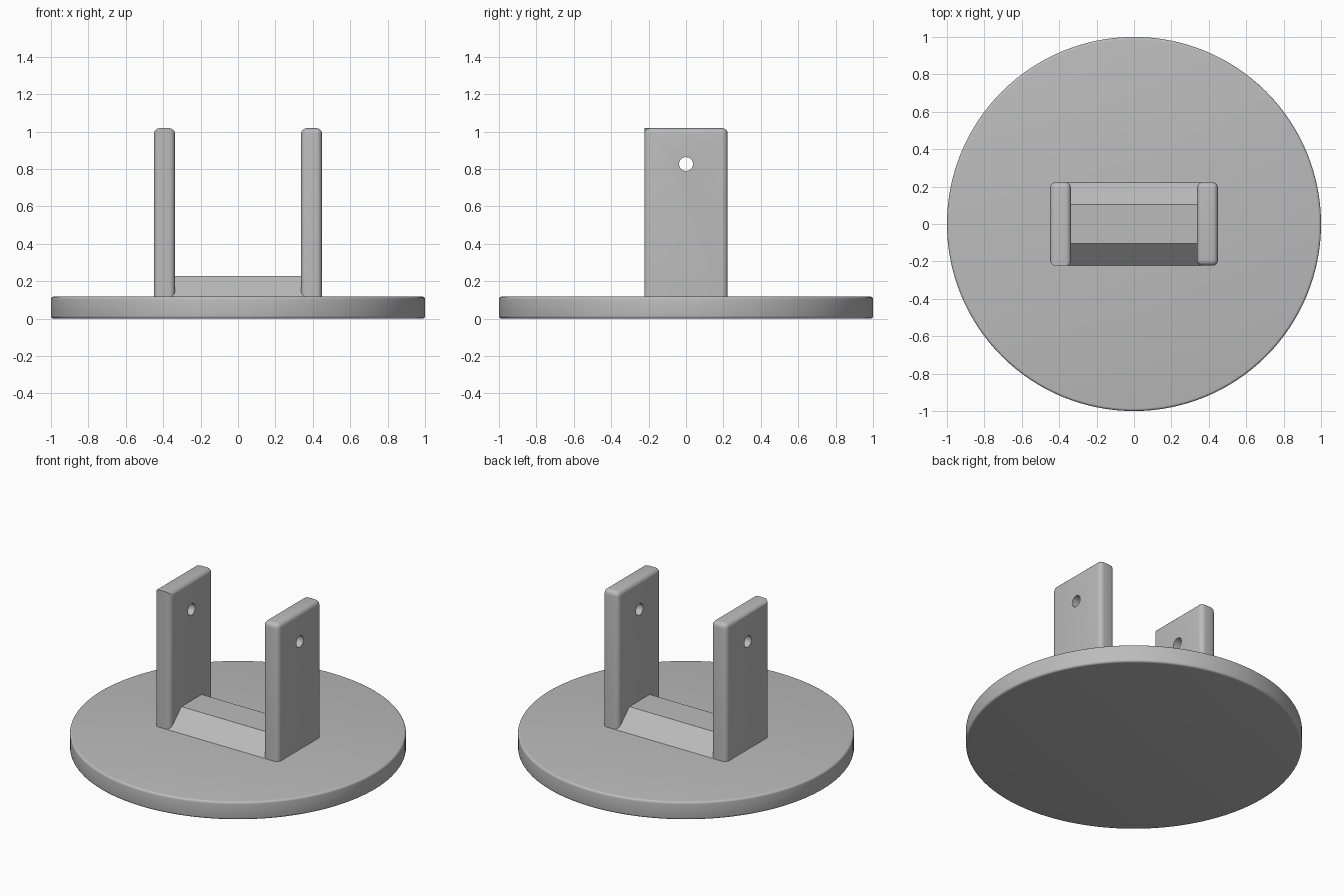
import bpy, bmesh, math
from mathutils import Matrix

cube = bpy.data.objects.get("Cube")
if cube:
    bpy.data.objects.remove(cube, do_unlink=True)

BASE_TOP = 0.117
HALF_DEPTH = 0.223

grey = bpy.data.materials.new("light grey")
grey.use_nodes = True
colour = (0.5, 0.5, 0.5, 1)
grey.diffuse_color = colour
grey.node_tree.nodes["Principled BSDF"].inputs["Base Color"].default_value = colour


def finish(bm, name):
    bmesh.ops.recalc_face_normals(bm, faces=bm.faces)
    mesh = bpy.data.meshes.new(name)
    bm.to_mesh(mesh)
    bm.free()
    mesh.materials.append(grey)
    obj = bpy.data.objects.new(name, mesh)
    bpy.context.collection.objects.link(obj)
    return obj


def activate(obj):
    bpy.ops.object.select_all(action='DESELECT')
    obj.select_set(True)
    bpy.context.view_layer.objects.active = obj


def smooth(obj):
    activate(obj)
    bpy.ops.object.shade_smooth_by_angle(angle=math.radians(32))


def round_edges(bm, edges, radius, segments):
    bmesh.ops.bevel(bm, geom=edges, offset=radius, segments=segments,
                    profile=0.5, affect='EDGES')


# Round base plate with softened rims
bm = bmesh.new()
bmesh.ops.create_cone(bm, cap_ends=True, segments=128, radius1=1, radius2=1, depth=BASE_TOP,
                      matrix=Matrix.Translation((0, 0, BASE_TOP / 2)))
rims = [e for e in bm.edges if abs(e.verts[0].co.z - e.verts[1].co.z) < 0.001]
round_edges(bm, rims, 0.014, 4)
smooth(finish(bm, "base_plate"))

# Raised bar between the posts, sloped on front and back
bm = bmesh.new()
profile = [(-HALF_DEPTH, BASE_TOP - 0.02), (-HALF_DEPTH, BASE_TOP), (-0.105, 0.228),
           (0.105, 0.228), (HALF_DEPTH, BASE_TOP), (HALF_DEPTH, BASE_TOP - 0.02)]
end = bm.faces.new([bm.verts.new((-0.37, y, z)) for y, z in profile])
swept = bmesh.ops.extrude_face_region(bm, geom=[end])["geom"]
bmesh.ops.translate(bm, vec=(0.74, 0, 0),
                    verts=[v for v in swept if isinstance(v, bmesh.types.BMVert)])
finish(bm, "cross_bar")

# Cutter for the pin holes
bm = bmesh.new()
bmesh.ops.create_cone(bm, cap_ends=True, segments=32, radius1=0.037, radius2=0.037, depth=1.4,
                      matrix=Matrix.Translation((0, 0, 0.826)) @ Matrix.Rotation(math.pi / 2, 4, 'Y'))
cutter = finish(bm, "pin_hole_cutter")
cutter.hide_render = True

# Two upright posts with rounded edges; the right one keeps a crisp top front edge
for name, side in (("right_post", -1), ("left_post", 1)):
    bottom, top = BASE_TOP - 0.02, 1.018
    bm = bmesh.new()
    bmesh.ops.create_cube(bm, size=1, matrix=Matrix.Translation((side * 0.393, 0, (top + bottom) / 2))
                          @ Matrix.Diagonal((0.112, 2 * HALF_DEPTH, top - bottom, 1)))
    edges = []
    for e in bm.edges:
        mid = (e.verts[0].co + e.verts[1].co) / 2
        crisp = side < 0 and mid.z > 1 and mid.y < -0.2
        if mid.z > 0.3 and not crisp:
            edges.append(e)
    round_edges(bm, edges, 0.03, 5)
    post = finish(bm, name)
    hole = post.modifiers.new("pin_hole", 'BOOLEAN')
    hole.operation = 'DIFFERENCE'
    hole.solver = 'EXACT'
    hole.object = cutter
    activate(post)
    bpy.ops.object.modifier_apply(modifier=hole.name)
    smooth(post)

bpy.data.objects.remove(cutter, do_unlink=True)
